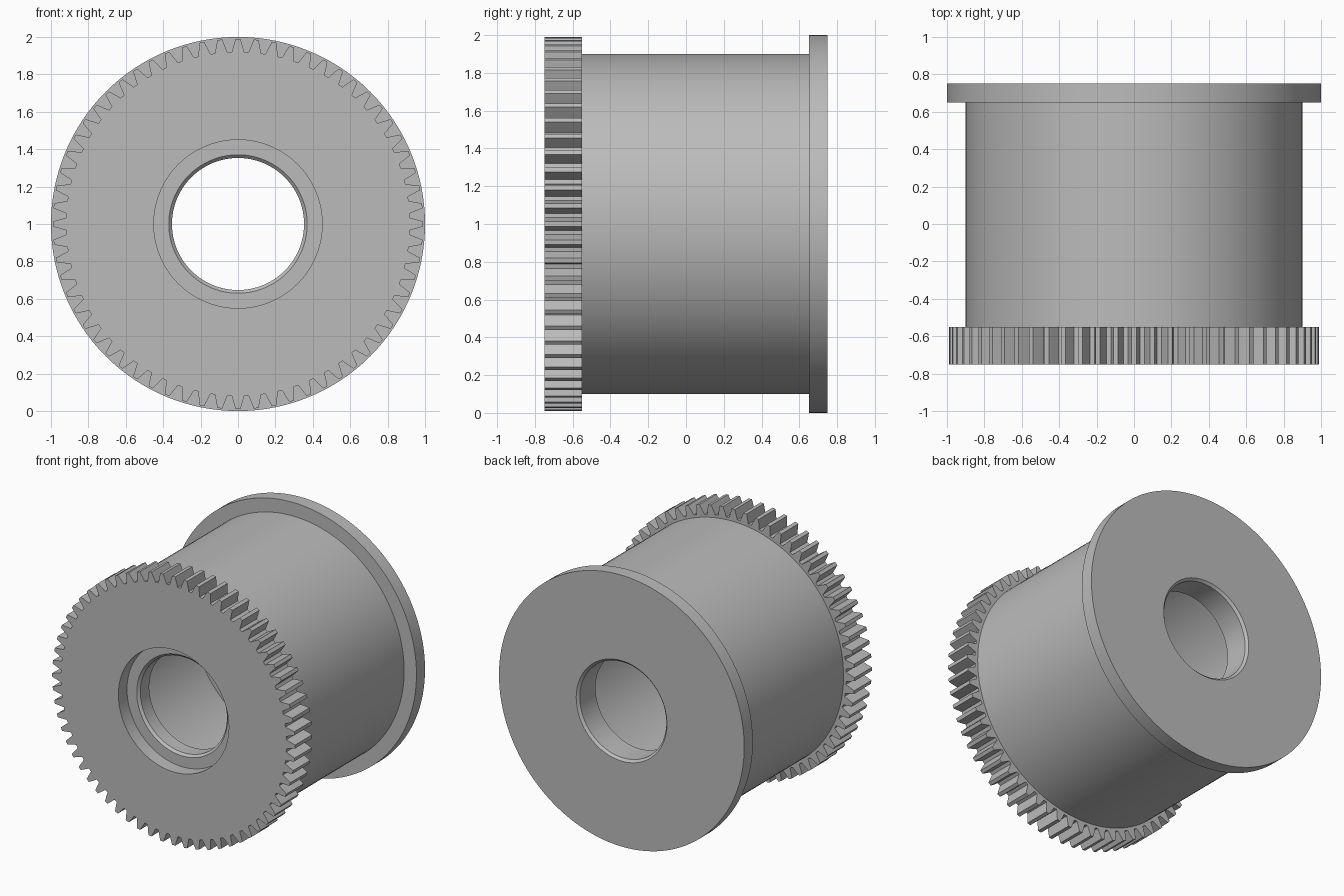
import bpy, bmesh
from math import sin, cos, pi, radians

cube = bpy.data.objects.get("Cube")
if cube:
    bpy.data.objects.remove(cube, do_unlink=True)

steel = bpy.data.materials.new("plain_grey_metal")
steel.use_nodes = True
grey = (0.5, 0.5, 0.5, 1)
steel.diffuse_color = grey
steel.node_tree.nodes["Principled BSDF"].inputs["Base Color"].default_value = grey

AXIS_Z = 1.0
TEETH = 64
# One tooth: (offset in pitches, radius)
TOOTH = [(-0.37, 0.92), (-0.25, 0.955), (-0.13, 0.99),
         (0.13, 0.99), (0.25, 0.955), (0.37, 0.92)]


def revolve(name, profile, angles, outline=None):
    """Closed ring of (radius, y) loops around the y axis; radius None uses the outline."""
    bm = bmesh.new()
    loops = []
    for radius, y in profile:
        loop = []
        for i, a in enumerate(angles):
            r = outline[i] if radius is None else radius
            loop.append(bm.verts.new((r * sin(a), y, AXIS_Z + r * cos(a))))
        loops.append(loop)
    n = len(angles)
    for k, a in enumerate(loops):
        b = loops[(k + 1) % len(loops)]
        for i in range(n):
            j = (i + 1) % n
            bm.faces.new((a[i], a[j], b[j], b[i]))
    bmesh.ops.recalc_face_normals(bm, faces=bm.faces[:])
    mesh = bpy.data.meshes.new(name)
    bm.to_mesh(mesh)
    bm.free()
    mesh.materials.append(steel)
    obj = bpy.data.objects.new(name, mesh)
    bpy.context.collection.objects.link(obj)
    bpy.ops.object.select_all(action='DESELECT')
    obj.select_set(True)
    bpy.context.view_layer.objects.active = obj
    bpy.ops.object.shade_smooth_by_angle(angle=radians(20))
    return obj


# Hollow drum with rear flange and chamfered rear bore
segments = 128
drum_angles = [2 * pi * i / segments for i in range(segments)]
revolve("flanged_drum", [
    (0.9, -0.55), (0.9, 0.65), (1.0, 0.65), (1.0, 0.75),
    (0.37, 0.75), (0.353, 0.733), (0.353, 0.55),
    (0.75, 0.55), (0.75, -0.55)], drum_angles)

# Toothed front plate with counterbore and chamfered bore
gear_angles = [2 * pi * (t + off) / TEETH for t in range(TEETH) for off, r in TOOTH]
gear_outline = [r for t in range(TEETH) for off, r in TOOTH]
revolve("gear_plate", [
    (None, -0.75), (None, -0.55), (0.75, -0.55), (0.75, -0.53),
    (0.353, -0.53), (0.353, -0.633), (0.37, -0.65),
    (0.45, -0.65), (0.45, -0.75)], gear_angles, gear_outline)
